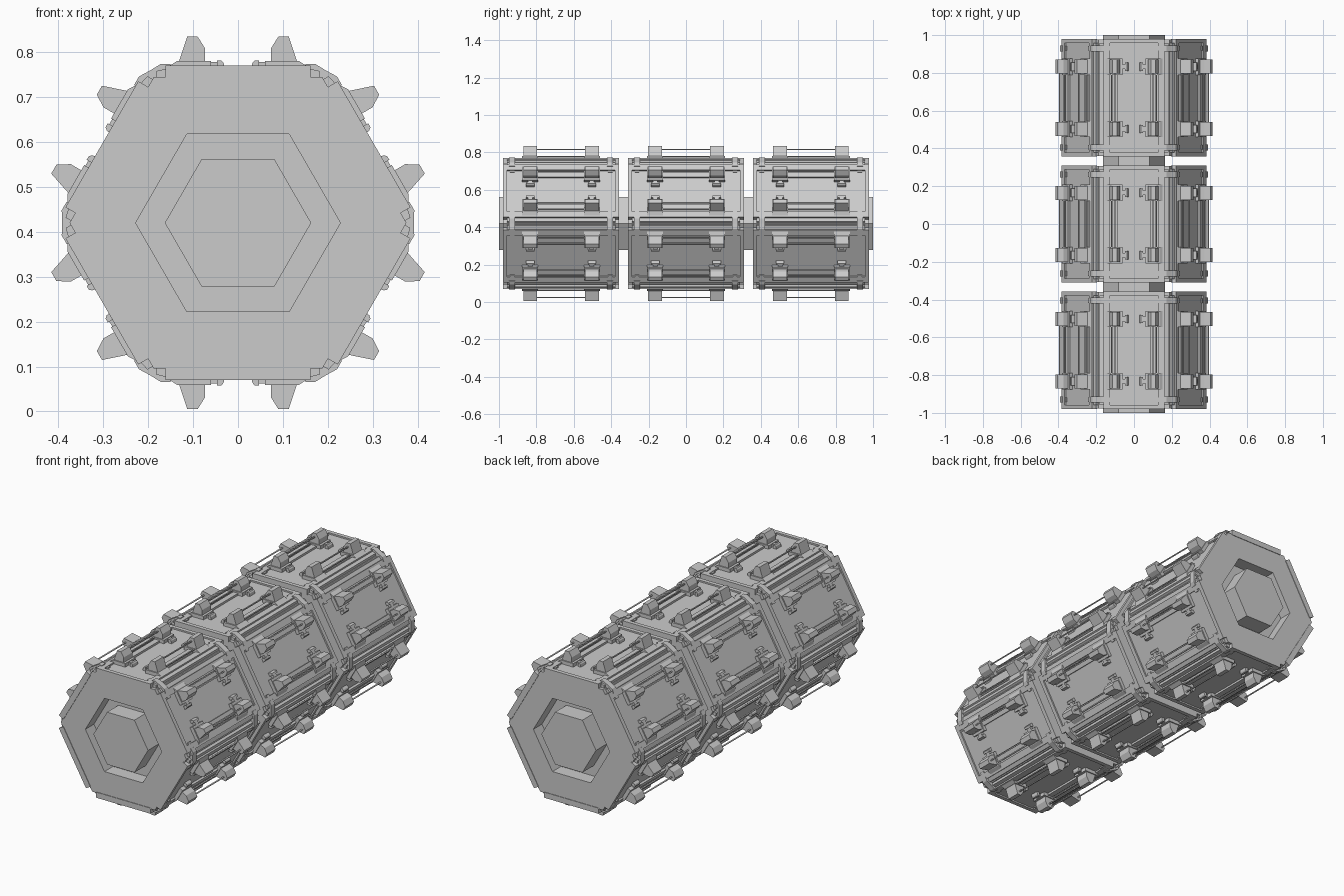
import bpy, bmesh
from math import sin, cos, pi
from mathutils import Vector

if "Cube" in bpy.data.objects:
    bpy.data.objects.remove(bpy.data.objects["Cube"])

CZ = 0.42                      # height of the long axis
MODULES = (-0.668, 0.0, 0.668)  # module centres along y
HALF = 0.308                   # half length of a module


def finish(bm, name):
    bmesh.ops.recalc_face_normals(bm, faces=bm.faces)
    me = bpy.data.meshes.new(name)
    bm.to_mesh(me)
    bm.free()
    ob = bpy.data.objects.new(name, me)
    bpy.context.collection.objects.link(ob)
    return ob


def hex_shell(name, profile, yc):
    """Six-sided revolve of (corner radius, y) points, capped at both ends."""
    bm = bmesh.new()
    rings = []
    for r, y in profile:
        rings.append([bm.verts.new((r * cos(k * pi / 3), yc + y, CZ + r * sin(k * pi / 3)))
                      for k in range(6)])
    for a, b in zip(rings, rings[1:]):
        for k in range(6):
            j = (k + 1) % 6
            bm.faces.new((a[k], a[j], b[j], b[k]))
    bm.faces.new(rings[0])
    bm.faces.new(rings[-1])
    return finish(bm, name)


def sites():
    """Every side face: module centre and face angle."""
    for yc in MODULES:
        for k in range(6):
            yield yc, k * pi / 3


def prism(bm, prof, y0, y1, yc, a):
    """Extrude a (u across face, r from axis) profile along y on one side face."""
    def put(u, r, y):
        return bm.verts.new(Vector((u * cos(a) + r * sin(a), yc + y,
                                    CZ - u * sin(a) + r * cos(a))))
    f = [put(u, r, y0) for u, r in prof]
    b = [put(u, r, y1) for u, r in prof]
    n = len(prof)
    bm.faces.new(f)
    bm.faces.new(b[::-1])
    for i in range(n):
        j = (i + 1) % n
        bm.faces.new((f[i], b[i], b[j], f[j]))


def rect(u0, u1, r0, r1):
    return [(u0, r0), (u1, r0), (u1, r1), (u0, r1)]


def fit(name, pieces):
    """Place (profile, y0, y1, mirrored) pieces on all side faces."""
    bm = bmesh.new()
    for yc, a in sites():
        for prof, y0, y1, mirrored in pieces:
            for s in ((1, -1) if mirrored else (1,)):
                prism(bm, [(s * u, r) for u, r in prof], y0, y1, yc, a)
    return finish(bm, name)


def both_ends(prof, centre, half, mirrored=True):
    return [(prof, s * centre - half, s * centre + half, mirrored) for s in (-1, 1)]


# Hexagonal hulls with a recessed socket in each end
for i, yc in enumerate(MODULES):
    hex_shell(f"hull_module_{i + 1}",
              [(0.228, -0.235), (0.228, -HALF), (0.375, -HALF),
               (0.375, HALF), (0.228, HALF), (0.228, 0.235)], yc)

# Central connecting core
hex_shell("connecting_core", [(0.163, -1.0), (0.163, 1.0)], 0)

# Side panels with bevelled long edges
fit("side_panels", [([(-0.182, 0.322), (0.182, 0.322), (0.182, 0.338), (0.165, 0.342),
                      (-0.165, 0.342), (-0.182, 0.338)], -0.29, 0.29, False)])

# Raised strips across the panel ends
fit("end_strips", both_ends(rect(-0.162, 0.162, 0.32, 0.35), 0.3, 0.011, False))

# Long rails on each side of a panel
fit("panel_rails", [
    (rect(0.128, 0.162, 0.335, 0.35), -0.29, 0.29, True),
    (rect(0.085, 0.115, 0.335, 0.353), -0.13, 0.13, True)])

# Lugs standing on broad feet
LUG = [(0.073, 0.34), (0.073, 0.388), (0.09, 0.415), (0.113, 0.415), (0.138, 0.34)]
FOOT = [(0.06, 0.335), (0.06, 0.361), (0.135, 0.361), (0.155, 0.348), (0.155, 0.335)]
fit("lugs", both_ends(LUG, 0.165, 0.037))
fit("lug_feet", both_ends(FOOT, 0.165, 0.043))

# Latch stems and heads pointing to the panel middle
fit("latches",
    both_ends(rect(0.04, 0.075, 0.335, 0.358), 0.165, 0.012)
    + both_ends([(0.028, 0.335), (0.032, 0.356), (0.037, 0.362), (0.047, 0.362),
                 (0.047, 0.335)], 0.165, 0.022))

# Thin tie rods between each pair of lugs
fit("tie_rods", [
    (rect(0.097, 0.103, 0.393, 0.399), -0.135, 0.135, True),
    (rect(0.116, 0.122, 0.356, 0.362), -0.135, 0.135, True)])

# Corner clips and small panel studs
fit("corner_clips",
    both_ends([(0.15, 0.33), (0.15, 0.354), (0.172, 0.354), (0.198, 0.338),
               (0.198, 0.32)], 0.262, 0.016))
fit("panel_studs", both_ends(rect(0.118, 0.13, 0.335, 0.348), 0.262, 0.012))
